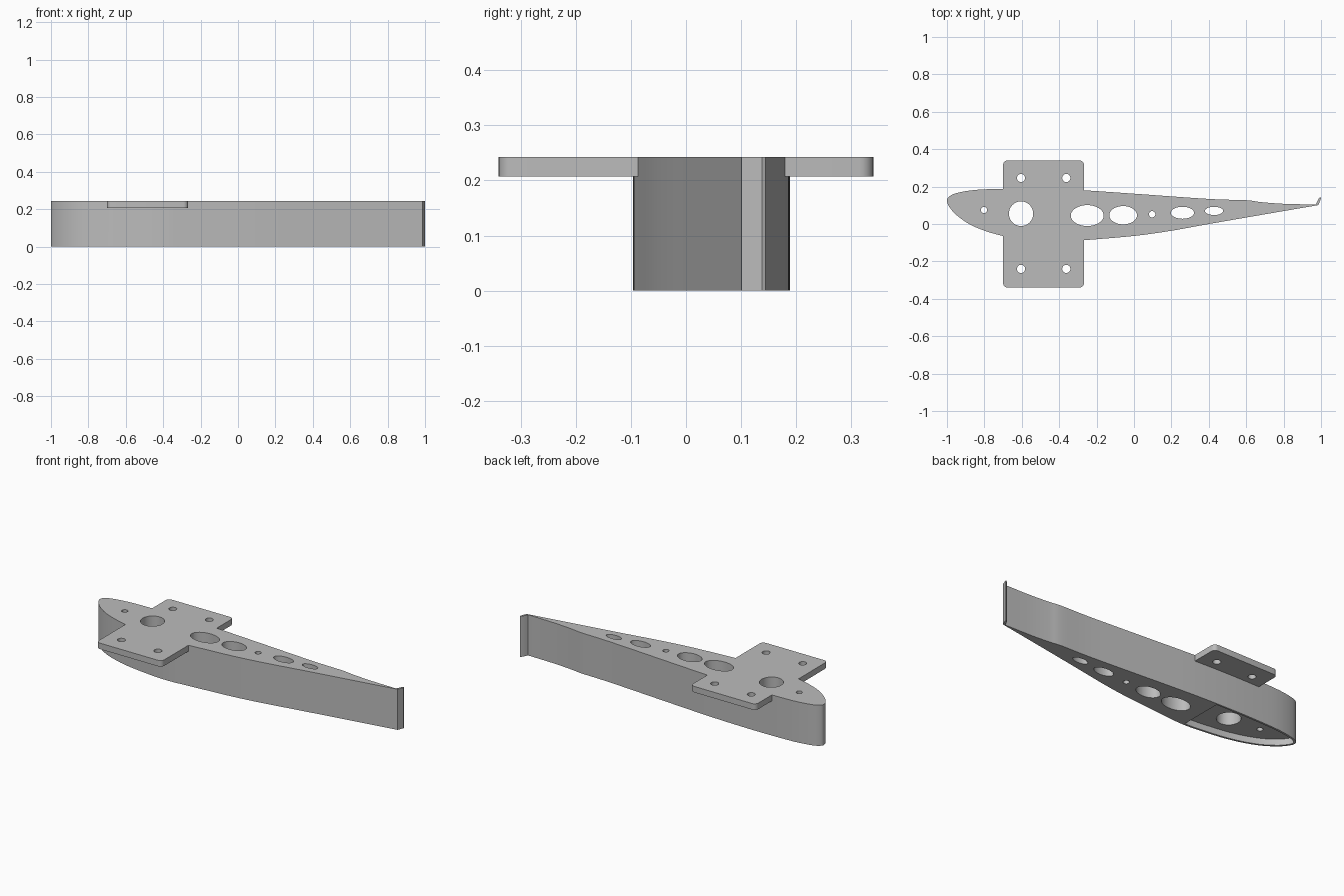
import bpy, bmesh, math
from mathutils import Vector

if "Cube" in bpy.data.objects:
    bpy.data.objects.remove(bpy.data.objects["Cube"])

H = 0.243        # full height
PLATE_Z = 0.207  # underside of mounting plate

grey = bpy.data.materials.new("grey")
grey.diffuse_color = (0.5, 0.5, 0.5, 1)
grey.use_nodes = True
grey.node_tree.nodes["Principled BSDF"].inputs["Base Color"].default_value = grey.diffuse_color


def prism(name, pts, z0, z1):
    """Extrude a closed outline from z0 to z1."""
    bm = bmesh.new()
    face = bm.faces.new([bm.verts.new((x, y, z0)) for x, y in pts])
    out = bmesh.ops.extrude_face_region(bm, geom=[face])
    bmesh.ops.translate(bm, vec=(0, 0, z1 - z0),
                        verts=[v for v in out["geom"] if isinstance(v, bmesh.types.BMVert)])
    bmesh.ops.recalc_face_normals(bm, faces=bm.faces)
    mesh = bpy.data.meshes.new(name)
    bm.to_mesh(mesh)
    bm.free()
    mesh.materials.append(grey)
    ob = bpy.data.objects.new(name, mesh)
    bpy.context.collection.objects.link(ob)
    return ob


def combine(target, tool, op):
    """Apply a boolean and drop the tool object."""
    mod = target.modifiers.new("cut", 'BOOLEAN')
    mod.operation, mod.solver, mod.object = op, 'EXACT', tool
    bpy.context.view_layer.objects.active = target
    bpy.ops.object.modifier_apply(modifier=mod.name)
    bpy.data.objects.remove(tool)


def spline(p, n=5):
    """Catmull-Rom curve through the points."""
    p = [Vector(q) for q in p]
    p = [2 * p[0] - p[1]] + p + [2 * p[-1] - p[-2]]
    out = []
    for i in range(1, len(p) - 2):
        a, b, c, d = p[i - 1:i + 3]
        for k in range(n):
            t = k / n
            out.append(0.5 * (2 * b + (c - a) * t + (2 * a - 5 * b + 4 * c - d) * t * t
                              + (3 * b - a - 3 * c + d) * t ** 3))
    return out + [p[-2]]


def ellipse(cx, cy, rx, ry, n):
    return [(cx + rx * math.cos(2 * math.pi * i / n),
             cy + ry * math.sin(2 * math.pi * i / n)) for i in range(n)]


# aerofoil outline: upper tail -> nose -> lower tail, closed by the small tail lip
curve = spline([(0.972, 0.104), (0.8, 0.108), (0.68, 0.117), (0.6, 0.127), (0.4, 0.134),
                (0.0, 0.162), (-0.27, 0.18), (-0.5, 0.188), (-0.7, 0.188), (-0.85, 0.182),
                (-0.95, 0.165), (-0.99, 0.145), (-1.0, 0.122), (-0.985, 0.088), (-0.94, 0.04),
                (-0.85, -0.016), (-0.7, -0.064), (-0.5, -0.092), (-0.38, -0.096),
                (-0.27, -0.087), (0.0, -0.064), (0.2, -0.036), (0.4, 0.0), (0.7, 0.052),
                (0.986, 0.101)])
lip = [(0.997, 0.138), (0.995, 0.144), (0.989, 0.138)]
body = prism("wing_rib", curve + [Vector(q) for q in [(1.0, 0.138), (0.997, 0.144), (0.988, 0.136)]], 0, H)

# mounting plate with rounded corners
plate, r = [], 0.025
for cx, cy, a0 in ((-0.267 - r, 0.34 - r, 0), (-0.7 + r, 0.34 - r, 90),
                   (-0.7 + r, -0.34 + r, 180), (-0.267 - r, -0.34 + r, 270)):
    for k in range(7):
        a = math.radians(a0 + 15 * k)
        plate.append((cx + r * math.cos(a), cy + r * math.sin(a)))
combine(body, prism("mounting_plate", plate, PLATE_Z, H), 'UNION')

# shallow pocket under the nose, leaving a thin rim
WALL, EDGE = 0.012, -0.42
inner = []
for i in range(1, len(curve) - 1):
    t = (curve[i + 1] - curve[i - 1]).normalized()
    q = curve[i] + WALL * Vector((-t.y, t.x))
    if q.x < EDGE - 0.005:
        inner.append(q)
inner = [(EDGE, inner[0].y)] + [tuple(q) for q in inner] + [(EDGE, inner[-1].y)]
combine(body, prism("nose_pocket", inner, -0.05, 0.037), 'DIFFERENCE')

# lightening holes and bolt holes
holes = [(-0.604, 0.055, 0.065, 0.066), (-0.25, 0.045, 0.088, 0.056), (-0.058, 0.047, 0.074, 0.049),
         (0.259, 0.06, 0.062, 0.032), (0.428, 0.07, 0.049, 0.022),
         (-0.802, 0.075, 0.017, 0.017), (0.097, 0.052, 0.017, 0.017)]
holes += [(x, y, 0.022, 0.022) for x in (-0.604, -0.362) for y in (0.246, -0.24)]
for h in holes:
    combine(body, prism("hole", ellipse(*h, 40 if h[2] > 0.03 else 24), -0.1, 0.4), 'DIFFERENCE')

bpy.ops.object.select_all(action='DESELECT')
body.select_set(True)
bpy.context.view_layer.objects.active = body
bpy.ops.object.shade_smooth_by_angle(angle=math.radians(30))
